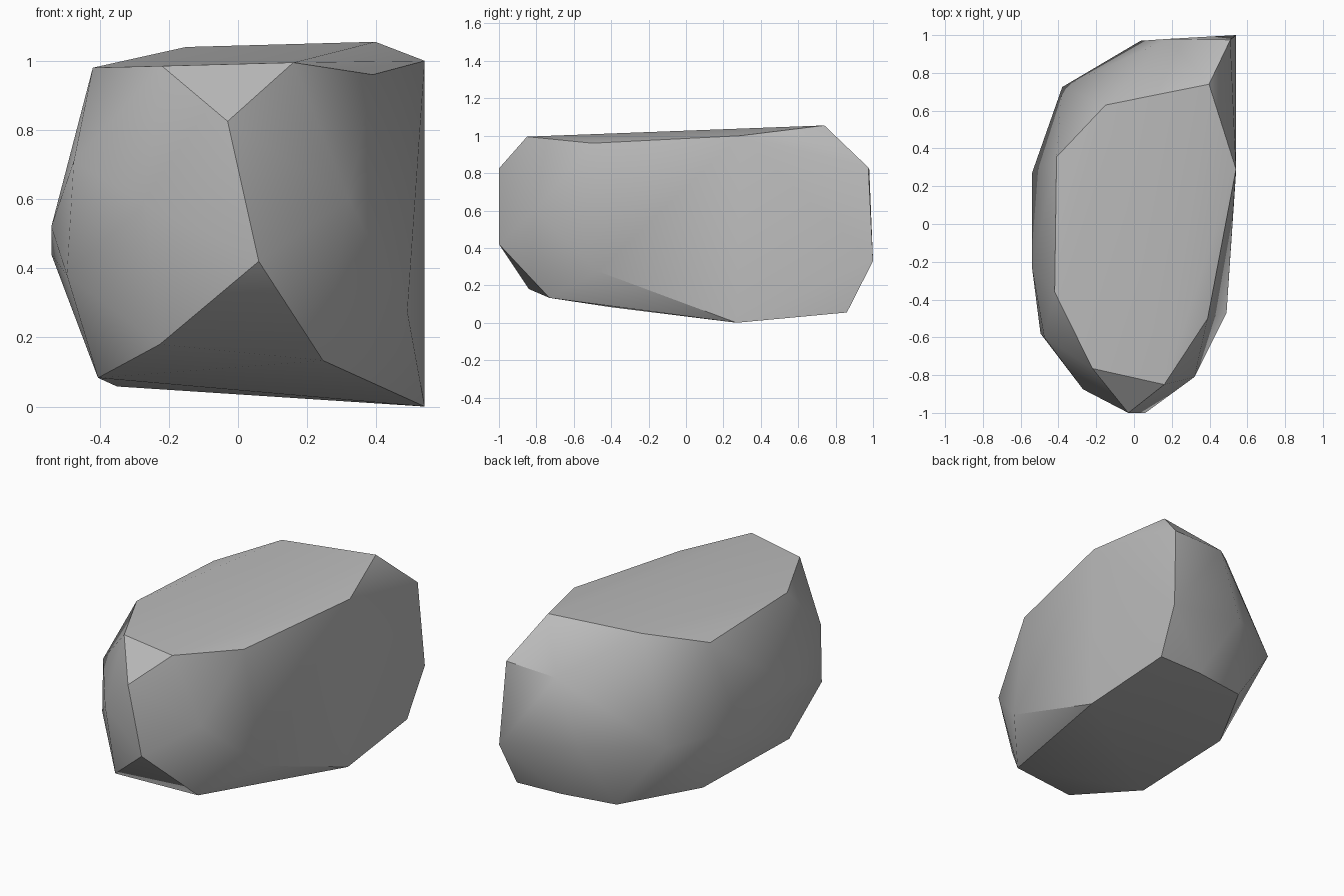
import bpy
import bmesh
import math

default_cube = bpy.data.objects.get("Cube")
if default_cube:
    bpy.data.objects.remove(default_cube, do_unlink=True)

# Corner points of the boulder, in hundredths of a unit
top_rim = [(-42, -36, 98), (-22, -76.5, 98.5), (16, -85, 99.5), (39, -50, 96),
           (54, 29, 100), (39.7, 74, 105.5), (-15, 63, 104), (-41, 35.5, 95)]
front_bulge = [(-3, -100, 82.5), (6, -100, 42), (-27, -87.5, 58.5), (32, -81, 60)]
left_bulge = [(-47.5, -60, 71), (-49.5, -58, 38), (-54, -23, 52), (-54, 27, 44)]
back_bulge = [(-38, 72.5, 45), (3.5, 97, 43), (18, 98, 82), (51, 97.5, 83), (54, 100, 33)]
base_rim = [(-22.6, -84, 18), (24.6, -73, 13.3), (49, -47, 27.5), (54, 27, 0),
            (52, 86, 5.5), (23, 85, 6), (-10, 80, 6.5), (-35, 34, 5.8), (-40.5, -40, 8.3)]

# One grey stone material
stone = bpy.data.materials.new("grey_stone")
stone.use_nodes = True
grey = (0.5, 0.5, 0.5, 1.0)
stone.diffuse_color = grey
shader = next(n for n in stone.node_tree.nodes if n.type == "BSDF_PRINCIPLED")
shader.inputs["Base Color"].default_value = grey
shader.inputs["Roughness"].default_value = 0.9


def build_faceted_rock(name, rings, material):
    """Wrap a convex skin around the corner points and merge its flat facets."""
    bm = bmesh.new()
    for ring in rings:
        for point in ring:
            bm.verts.new([value / 100 for value in point])
    hull = bmesh.ops.convex_hull(bm, input=bm.verts)
    leftovers = {g for key in ("geom_interior", "geom_unused") for g in hull[key]
                 if isinstance(g, bmesh.types.BMVert)}
    bmesh.ops.delete(bm, geom=list(leftovers), context="VERTS")
    bmesh.ops.dissolve_limit(bm, angle_limit=math.radians(2),
                             verts=bm.verts, edges=bm.edges)
    bmesh.ops.recalc_face_normals(bm, faces=bm.faces)
    mesh = bpy.data.meshes.new(name)
    bm.to_mesh(mesh)
    bm.free()
    mesh.materials.append(material)
    rock = bpy.data.objects.new(name, mesh)
    bpy.context.collection.objects.link(rock)
    return rock


boulder = build_faceted_rock(
    "boulder", [top_rim, front_bulge, left_bulge, back_bulge, base_rim], stone)

# Soft shading across shallow facets, crisp breaks on the steep ones
bpy.ops.object.select_all(action="DESELECT")
boulder.select_set(True)
bpy.context.view_layer.objects.active = boulder
bpy.ops.object.shade_smooth_by_angle(angle=math.radians(38))
